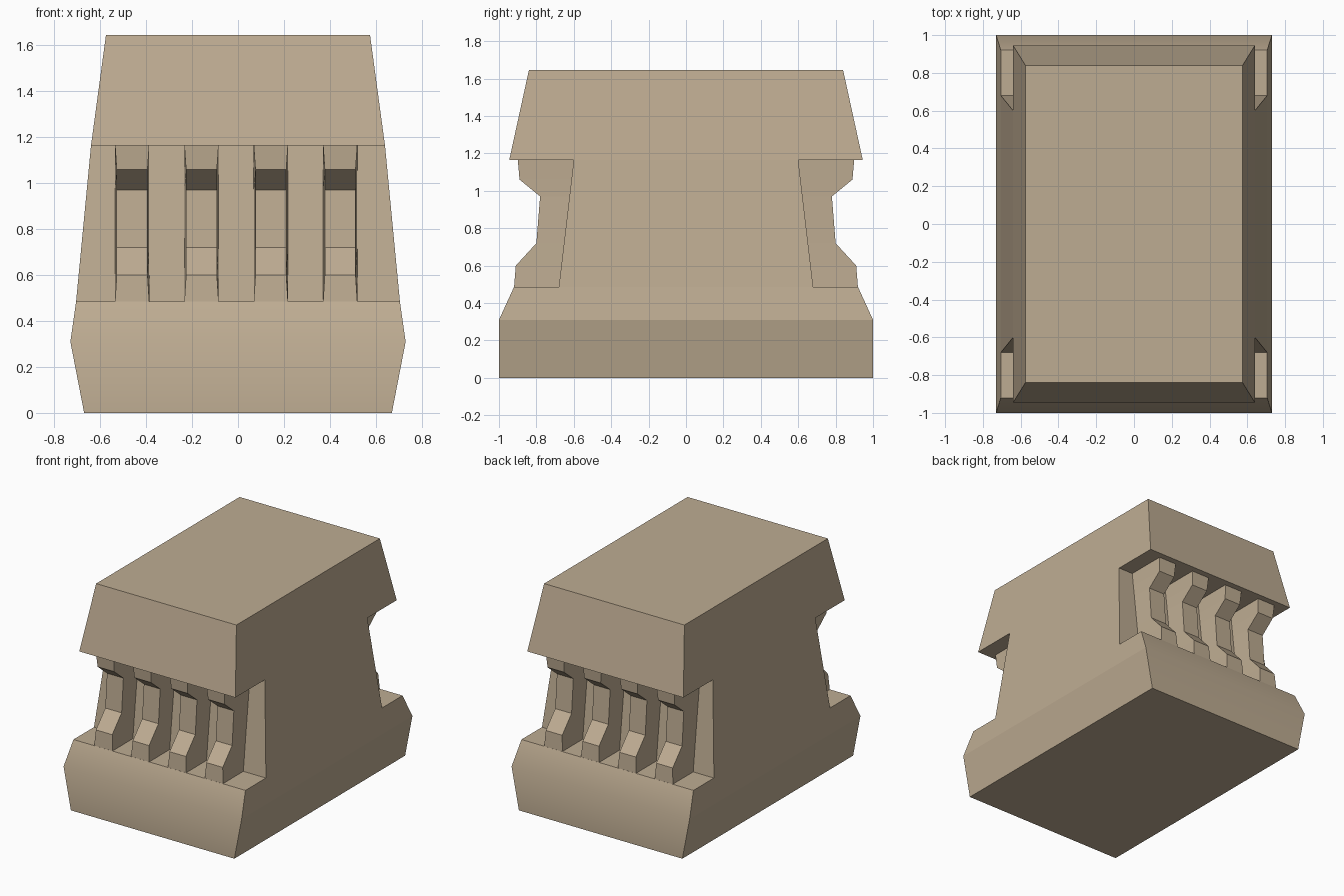
import bpy, bmesh

if "Cube" in bpy.data.objects:
    bpy.data.objects.remove(bpy.data.objects["Cube"])

tan = bpy.data.materials.new("tan stone")
tan.diffuse_color = (0.515, 0.413, 0.288, 1)
tan.use_nodes = True
tan.node_tree.nodes["Principled BSDF"].inputs["Base Color"].default_value = tan.diffuse_color


def finish(bm, name):
    bmesh.ops.remove_doubles(bm, verts=bm.verts, dist=1e-5)
    bmesh.ops.recalc_face_normals(bm, faces=bm.faces)
    me = bpy.data.meshes.new(name)
    bm.to_mesh(me)
    bm.free()
    me.materials.append(tan)
    ob = bpy.data.objects.new(name, me)
    bpy.context.collection.objects.link(ob)
    return ob


# Body: half-width, half-depth, height at each level, with a notch at both ends
LEVELS = [(0.67, 1.0, 0), (0.73, 1.0, 0.31), (0.705, 0.92, 0.485), (0.705, 0.68, 0.485),
          (0.64, 0.60, 1.165), (0.64, 0.945, 1.165), (0.575, 0.84, 1.645)]
bm = bmesh.new()
V = {(i, sx, sy): bm.verts.new((sx * x, sy * y, z))
     for i, (x, y, z) in enumerate(LEVELS) for sx in (-1, 1) for sy in (-1, 1)}
last = len(LEVELS) - 1
for i in (0, last):
    bm.faces.new([V[i, -1, -1], V[i, 1, -1], V[i, 1, 1], V[i, -1, 1]])
for sy in (-1, 1):
    for i in range(last):
        f = bm.faces.new([V[i, -1, sy], V[i, 1, sy], V[i + 1, 1, sy], V[i + 1, -1, sy]])
        f.smooth = i < 2          # rounded-looking base front
for sx in (-1, 1):
    for span in ((0, 1), (1, 2, 3), (3, 4), (4, 5, 6)):
        bm.faces.new([V[i, sx, -1] for i in span] + [V[i, sx, 1] for i in reversed(span)])
for e in bm.edges:
    e.smooth = all(f.smooth for f in e.link_faces)
finish(bm, "body")

# Ribs: height, front depth, front half-width; rear follows the notch wall
RIB = [(0.475, 0.92, 0.075), (0.60, 0.91, 0.067), (0.72, 0.80, 0.067),
       (0.97, 0.78, 0.067), (1.06, 0.89, 0.067), (1.175, 0.90, 0.075)]


def rib(name, cx, side):
    bm = bmesh.new()
    rows = []
    for z, y, w in RIB:
        back = 0.68 - 0.08 * (z - 0.485) / 0.68 - 0.02
        rows.append([bm.verts.new((cx + px, side * py, z)) for px, py in
                     ((-w, y), (w, y), (0.075, back), (-0.075, back))])
    for a, b in zip(rows, rows[1:]):
        for k in range(4):
            n = (k + 1) % 4
            bm.faces.new([a[k], a[n], b[n], b[k]])
    bm.faces.new(rows[0])
    bm.faces.new(rows[-1])
    finish(bm, name)


for side, label in ((-1, "front"), (1, "back")):
    for k in range(4):
        rib(f"{label}_rib_{k + 1}", -0.461 + 0.302 * k, side)
